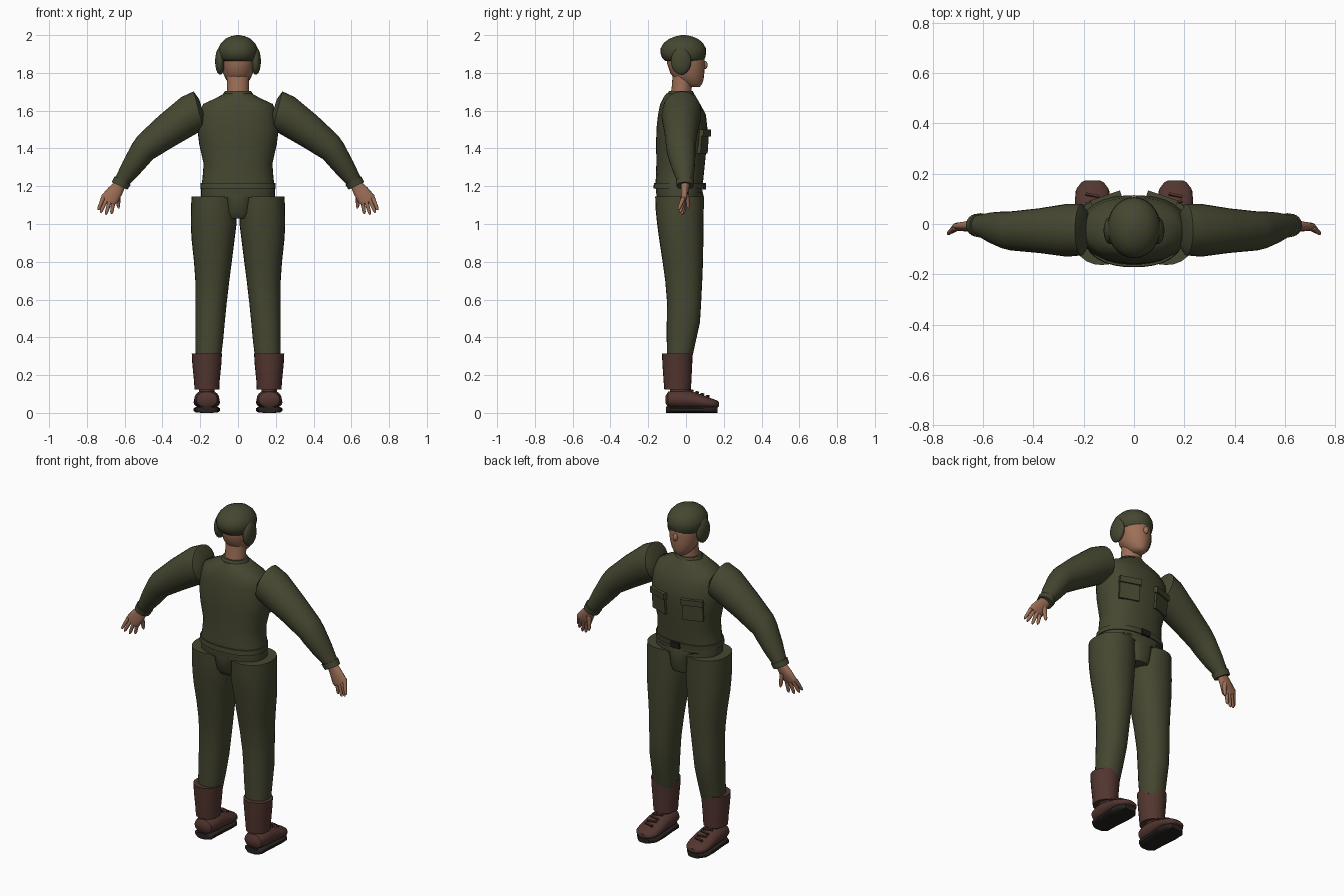
import bpy
from math import cos, sin, pi, radians
from mathutils import Vector

cube = bpy.data.objects.get("Cube")
if cube:
    bpy.data.objects.remove(cube, do_unlink=True)


def material(name, rgb):
    m = bpy.data.materials.new(name)
    m.use_nodes = True
    m.diffuse_color = (*rgb, 1)
    m.node_tree.nodes["Principled BSDF"].inputs["Base Color"].default_value = (*rgb, 1)
    return m


OLIVE = material("olive cloth", (0.06, 0.063, 0.03))
SKIN = material("skin", (0.34, 0.16, 0.095))
BROWN = material("brown leather", (0.085, 0.036, 0.029))
SOLE = material("dark sole", (0.02, 0.016, 0.014))
BUCKLE = material("dark buckle", (0.012, 0.012, 0.01))


def finish(ob, mat, angle=40):
    ob.data.materials.append(mat)
    bpy.ops.object.select_all(action='DESELECT')
    ob.select_set(True)
    bpy.context.view_layer.objects.active = ob
    bpy.ops.object.shade_smooth_by_angle(angle=radians(angle))
    return ob


def loft(name, rings, mat, sides=24, power=2.0, angle=40):
    """Skin rounded cross-sections, each given as centre and two half axes."""
    verts, faces = [], []
    for c, u, v in rings:
        for i in range(sides):
            a = 2 * pi * i / sides
            ca, sa = cos(a), sin(a)
            k = (abs(ca) ** power + abs(sa) ** power) ** (-1 / power)
            verts.append(Vector(c) + Vector(u) * ca * k + Vector(v) * sa * k)
    for r in range(len(rings) - 1):
        for i in range(sides):
            j = (i + 1) % sides
            faces.append((r * sides + i, r * sides + j, (r + 1) * sides + j, (r + 1) * sides + i))
    last = (len(rings) - 1) * sides
    faces += [tuple(reversed(range(sides))), tuple(range(last, last + sides))]
    me = bpy.data.meshes.new(name)
    me.from_pydata(verts, [], faces)
    ob = bpy.data.objects.new(name, me)
    bpy.context.collection.objects.link(ob)
    bpy.context.view_layer.objects.active = ob
    ob.select_set(True)
    bpy.ops.object.mode_set(mode='EDIT')
    bpy.ops.mesh.select_all(action='SELECT')
    bpy.ops.mesh.normals_make_consistent(inside=False)
    bpy.ops.object.mode_set(mode='OBJECT')
    return finish(ob, mat, angle)


def stack(name, rows, mat, cx=0, **kw):
    """Upright loft from rows of height, x offset, half width, back y, front y."""
    return loft(name, [((cx + x, (b + f) / 2, z), (w, 0, 0), (0, (f - b) / 2, 0))
                       for z, x, w, b, f in rows], mat, **kw)


def tube(name, a, b, ra, rb, mat, flat=1.0):
    """Tapered limb piece with a rounded tip."""
    a, b = Vector(a), Vector(b)
    d = (b - a).normalized()
    u = d.cross(Vector((0, 1, 0))).normalized()
    v = u.cross(d) * flat
    mid = a.lerp(b, 0.85)
    return loft(name, [(a, u * ra, v * ra), (mid, u * rb, v * rb),
                       (b, u * rb * 0.45, v * rb * 0.45)], mat, sides=10, angle=60)


def ball(name, loc, size, mat):
    bpy.ops.mesh.primitive_uv_sphere_add(segments=24, ring_count=14, location=loc)
    ob = bpy.context.object
    ob.name = name
    ob.scale = size
    return finish(ob, mat)


def box(name, loc, size, mat, rot=(0, 0, 0)):
    bpy.ops.mesh.primitive_cube_add(size=1, location=loc, rotation=rot)
    ob = bpy.context.object
    ob.name = name
    ob.scale = size
    return finish(ob, mat)


# Jacket, collar and belt
stack("jacket", [(1.14, 0, .195, -.155, .088), (1.2, 0, .195, -.162, .088), (1.24, 0, .188, -.16, .092),
                 (1.32, 0, .182, -.157, .1), (1.42, 0, .205, -.158, .11), (1.5, 0, .215, -.157, .114),
                 (1.58, 0, .205, -.148, .105), (1.635, 0, .185, -.137, .075),
                 (1.665, 0, .12, -.122, .058), (1.69, 0, .075, -.105, .042)],
      OLIVE, sides=32, power=2.3, angle=50)
stack("collar", [(1.66, 0, .084, -.108, .05), (1.685, 0, .082, -.102, .046), (1.703, 0, .07, -.09, .036)],
      OLIVE)
stack("belt", [(1.188, 0, .2, -.172, .094), (1.216, 0, .198, -.17, .097)], OLIVE, sides=32, power=2.3)
box("belt_buckle", (0, .098, 1.2), (.055, .014, .034), BUCKLE)

# Pelvis panel joining the legs
stack("pelvis", [(1.03, 0, .066, -.12, .075), (1.06, 0, .076, -.142, .085),
                 (1.14, 0, .085, -.158, .095), (1.17, 0, .17, -.155, .088)], OLIVE, power=3)

# Head and headgear
stack("neck", [(1.66, 0, .062, -.085, .03), (1.72, 0, .058, -.076, .03), (1.8, 0, .06, -.07, .04)], SKIN)
stack("head", [(1.725, 0, .026, .01, .072), (1.74, 0, .045, -.025, .085), (1.765, 0, .064, -.06, .093),
               (1.8, 0, .079, -.084, .097), (1.85, 0, .087, -.1, .1), (1.9, 0, .087, -.1, .097),
               (1.95, 0, .065, -.08, .07)], SKIN, angle=70)
ball("nose", (0, .099, 1.842), (.014, .016, .022), SKIN)
stack("cap", [(1.862, 0, .088, -.108, .092), (1.878, 0, .1, -.126, .101), (1.905, 0, .106, -.136, .107),
              (1.93, 0, .104, -.134, .105), (1.958, 0, .09, -.118, .09), (1.98, 0, .068, -.09, .064),
              (1.993, 0, .04, -.058, .032), (2.0, 0, .01, -.025, 0)], OLIVE, sides=28, angle=60)

for s, side in ((1, "left"), (-1, "right")):
    ball(side + "_ear_flap", (s * .095, -.026, 1.862), (.026, .054, .072), OLIVE)

    # Chest pocket with a raised flap
    turn = (radians(-4), 0, radians(-19 * s))
    box(side + "_pocket", (s * .11, .09, 1.43), (.115, .02, .115), OLIVE, turn)
    box(side + "_pocket_flap", (s * .11, .098, 1.483), (.125, .03, .035), OLIVE, turn)

    # Sleeve: upper x/z, lower x/z, back y, front y
    sleeve = [(.205, 1.66, .172, 1.55, -.09, .05), (.235, 1.702, .182, 1.5, -.125, .08),
              (.3, 1.672, .235, 1.47, -.13, .08), (.42, 1.572, .34, 1.41, -.115, .062),
              (.53, 1.468, .452, 1.342, -.105, .05), (.56, 1.425, .475, 1.315, -.098, .05),
              (.61, 1.33, .525, 1.26, -.075, .046), (.652, 1.24, .58, 1.205, -.045, .036)]
    cuff = [(.653, 1.252, .568, 1.208, -.054, .043), (.668, 1.222, .586, 1.182, -.05, .04)]
    for part, rows in (("sleeve", sleeve), ("cuff", cuff)):
        loft(f"{side}_{part}",
             [((s * (a + c) / 2, (e + f) / 2, (b + d) / 2), (s * (a - c) / 2, 0, (b - d) / 2),
               (0, (f - e) / 2, 0)) for a, b, c, d, e, f in rows], OLIVE, angle=45)

    # Hand: palm, four fingers and thumb
    loft(side + "_palm", [((s * .625, -.003, 1.21), (s * .028, 0, .014), (0, .024, 0)),
                          ((s * .65, -.006, 1.175), (s * .036, 0, .018), (0, .02, 0)),
                          ((s * .68, -.012, 1.132), (s * .042, .006, .02), (0, .017, 0)),
                          ((s * .69, -.014, 1.118), (s * .036, .004, .017), (0, .012, 0))],
         SKIN, sides=14, angle=60)
    tips = [(.74, -.04, 1.075), (.728, -.032, 1.06), (.7, -.022, 1.05), (.67, -.012, 1.054)]
    for n, (x, y, z) in enumerate(tips):
        root = (s * (.714 - .018 * n), -.014 + .002 * n, 1.138 - .008 * n)
        tube(f"{side}_finger_{n + 1}", root, (s * x, y, z), .0115, .0085, SKIN)
    tube(side + "_thumb", (s * .637, .002, 1.165), (s * .632, .012, 1.083), .015, .009, SKIN)

    # Trouser leg
    leg = [(1.145, .128, .118, -.163, .094), (1.08, .128, .121, -.161, .094), (1.0, .129, .121, -.153, .092),
           (.92, .132, .114, -.142, .092), (.8, .133, .1, -.124, .09), (.7, .136, .09, -.11, .086),
           (.58, .143, .083, -.1, .08), (.48, .148, .078, -.102, .074), (.38, .152, .073, -.102, .052),
           (.28, .158, .066, -.1, .03)]
    stack(side + "_trouser_leg", [(z, s * x, w, b, f) for z, x, w, b, f in leg], OLIVE, power=2.2)

    # Boot shaft, ankle, foot and sole
    x0 = s * .165
    stack(side + "_boot_shaft", [(.125, 0, .066, -.115, .026), (.16, 0, .067, -.118, .028),
                                 (.26, 0, .077, -.125, .033), (.315, 0, .08, -.127, .035)], BROWN, cx=x0)
    stack(side + "_ankle", [(.08, 0, .04, -.085, .02), (.14, 0, .042, -.085, .02)], BROWN, cx=x0)
    foot = [(-.108, .03, .05, .09), (-.095, .055, .03, .112), (-.05, .066, .024, .122), (.0, .066, .022, .121),
            (.05, .068, .022, .108), (.1, .07, .022, .09), (.14, .064, .022, .075), (.165, .045, .026, .065),
            (.174, .028, .034, .056)]
    loft(side + "_boot_foot", [((x0, y, (a + b) / 2), (w, 0, 0), (0, 0, (b - a) / 2))
                               for y, w, a, b in foot], BROWN, sides=20, power=2.2)
    sole = [(-.105, .035), (-.085, .06), (-.02, .062), (.07, .07), (.13, .068), (.168, .035)]
    loft(side + "_boot_sole", [((x0, y, .017), (w, 0, 0), (0, 0, .017)) for y, w in sole],
         SOLE, sides=16, power=4)
    for n in range(4):
        box(f"{side}_lace_{n + 1}", (x0, .03 + .028 * n, .117 - .0095 * n), (.055, .009, .012), BROWN,
            (radians(-20), 0, radians(12 * (-1) ** n)))
